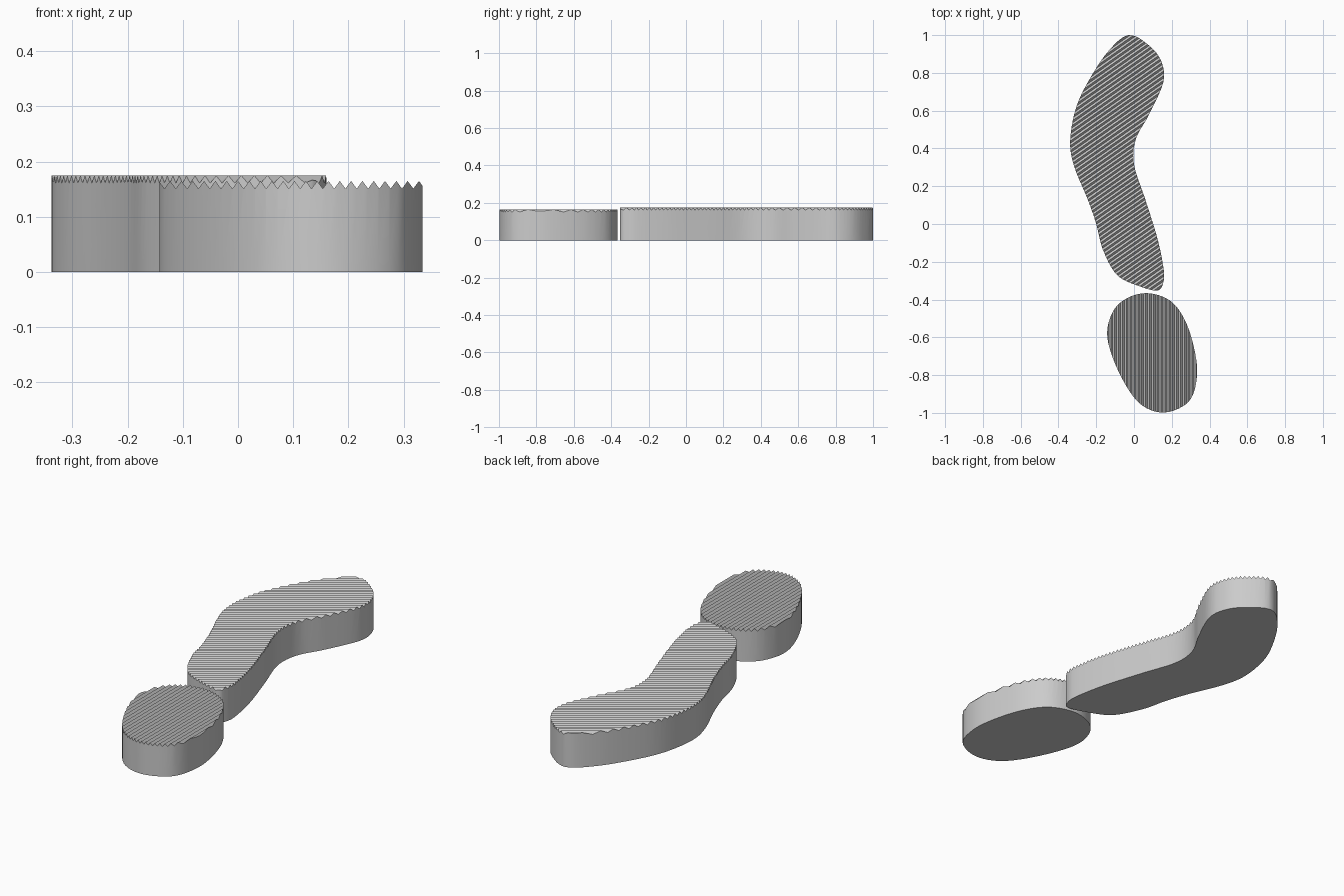
import bpy, bmesh, math
from mathutils import Vector

cube = bpy.data.objects.get("Cube")
if cube:
    bpy.data.objects.remove(cube, do_unlink=True)

grey = bpy.data.materials.new("light grey")
grey.use_nodes = True
colour = (0.6, 0.6, 0.6, 1)
grey.diffuse_color = colour
grey.node_tree.nodes["Principled BSDF"].inputs["Base Color"].default_value = colour


def smooth_loop(points, steps=6):
    """Closed Catmull-Rom curve through the outline points."""
    pts = [Vector(p) for p in points]
    n, loop = len(pts), []
    for i in range(n):
        a, b, c, d = (pts[(i + k) % n] for k in (-1, 0, 1, 2))
        for s in range(steps):
            t = s / steps
            loop.append(0.5 * (2 * b + (c - a) * t + (2 * a - 5 * b + 4 * c - d) * t**2
                               + (3 * b - a - 3 * c + d) * t**3))
    return loop


def grooved_pad(name, outline, top, angle, pitch=0.0205, depth=0.014):
    """Upright slab whose top is cut into V ridges running along the angle."""
    loop = smooth_loop(outline)
    across = Vector((-math.sin(angle), math.cos(angle), 0))
    bm = bmesh.new()
    low = [bm.verts.new((p.x, p.y, 0)) for p in loop]
    high = [bm.verts.new((p.x, p.y, top)) for p in loop]
    n = len(loop)
    bm.faces.new(low)
    lid = bm.faces.new(high)
    for i in range(n):
        j = (i + 1) % n
        bm.faces.new((low[i], low[j], high[j], high[i]))
    # Split the lid along every ridge and valley line
    dist = [v.co.dot(across) for v in high]
    half = pitch / 2
    for k in range(math.ceil(min(dist) / half), math.floor(max(dist) / half) + 1):
        faces = [f for f in bm.faces if all(v.co.z > top - 1e-5 for v in f.verts)]
        geom = set(faces)
        for f in faces:
            geom.update(f.verts, f.edges)
        bmesh.ops.bisect_plane(bm, geom=list(geom), dist=1e-6,
                               plane_co=across * (k * half), plane_no=across)
    # Drop the valleys with a triangle wave
    for v in bm.verts:
        if v.co.z > top - 1e-5:
            u = v.co.dot(across) / pitch
            v.co.z = top - depth * 2 * abs(u - round(u))
    bmesh.ops.recalc_face_normals(bm, faces=bm.faces[:])
    mesh = bpy.data.meshes.new(name)
    bm.to_mesh(mesh)
    bm.free()
    mesh.materials.append(grey)
    obj = bpy.data.objects.new(name, mesh)
    bpy.context.collection.objects.link(obj)
    bpy.ops.object.select_all(action="DESELECT")
    obj.select_set(True)
    bpy.context.view_layer.objects.active = obj
    bpy.ops.object.shade_smooth_by_angle(angle=math.radians(30))


# Long curved front pad with diagonal ridges
grooved_pad("sole_pad", [
    (-.03, 1), (.08, .945), (.145, .86), (.155, .75), (.08, .58), (.01, .45),
    (0, .315), (.06, .13), (.125, -.08), (.157, -.24), (.155, -.31), (.125, -.352),
    (.03, -.33), (-.09, -.27), (-.165, -.135), (-.2, 0), (-.245, .13), (-.315, .3),
    (-.338, .435), (-.31, .605), (-.245, .75), (-.14, .91)], 0.175, math.radians(35))

# Oval rear pad with lengthwise ridges
grooved_pad("heel_pad", [
    (.066, -.366), (.19, -.405), (.27, -.51), (.32, -.665), (.333, -.81), (.29, -.94),
    (.16, -.998), (.03, -.95), (-.075, -.795), (-.14, -.61), (-.12, -.48), (-.05, -.4)],
    0.165, math.radians(90))
